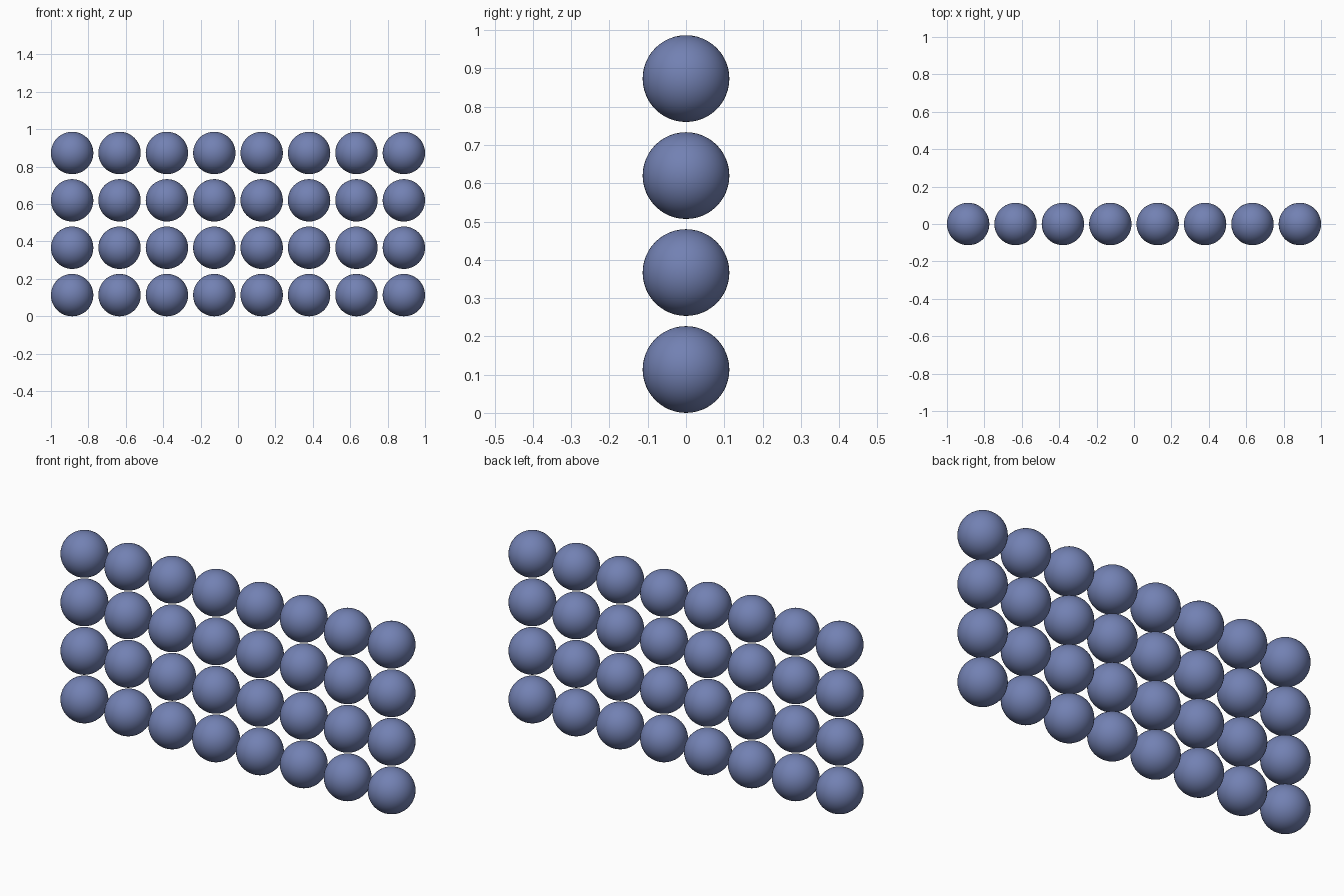
import bpy

if "Cube" in bpy.data.objects:
    bpy.data.objects.remove(bpy.data.objects["Cube"])

COLS, ROWS = 8, 4
R = 0.1133                          # ball radius
STEP = (2 - 2 * R) / (COLS - 1)     # spacing between ball centres

# One smooth ball, its mesh shared by the whole grid
bpy.ops.mesh.primitive_uv_sphere_add(segments=48, ring_count=24, radius=R)
first = bpy.context.object
bpy.ops.object.shade_smooth()
mesh = first.data
mesh.name = "ball"
bpy.data.objects.remove(first)

# Slate blue colour
blue = bpy.data.materials.new("slate_blue")
blue.diffuse_color = (0.17, 0.22, 0.45, 1)
blue.use_nodes = True
blue.node_tree.nodes["Principled BSDF"].inputs["Base Color"].default_value = blue.diffuse_color
mesh.materials.append(blue)

# Upright wall of balls: 8 columns by 4 rows
for row in range(ROWS):
    for col in range(COLS):
        ball = bpy.data.objects.new(f"ball_row{row + 1}_column{col + 1}", mesh)
        ball.location = (-1 + R + col * STEP, 0, R + row * STEP)
        bpy.context.collection.objects.link(ball)
